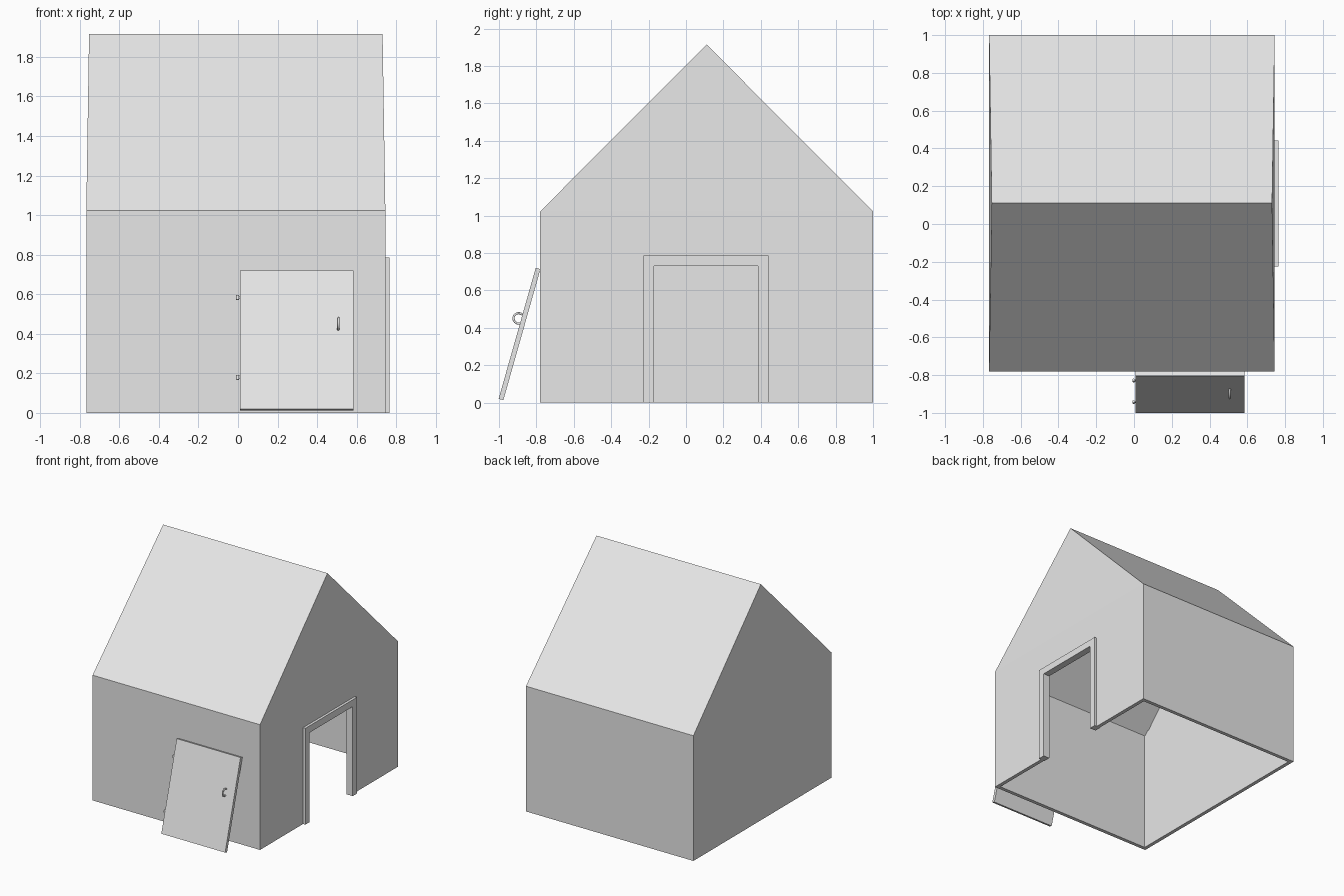
import bpy, bmesh
from math import radians, sin, cos
from mathutils import Matrix, Vector

cube = bpy.data.objects.get("Cube")
if cube:
    bpy.data.objects.remove(cube, do_unlink=True)

# One plain colour for the whole house
grey = bpy.data.materials.new("plain_grey")
grey.use_nodes = True
colour = (0.8, 0.8, 0.8, 1)
grey.diffuse_color = colour
grey.node_tree.nodes["Principled BSDF"].inputs["Base Color"].default_value = colour

# Main dimensions
LEFT, RIGHT = 0.745, -0.767
FRONT, BACK = -0.78, 1.0
EAVES, RIDGE_Z, RIDGE_Y = 1.022, 1.915, 0.11
WALL = 0.03
DOOR_Y0, DOOR_Y1, DOOR_TOP = -0.17, 0.385, 0.73
TRIM = 0.056


def add_object(name, bm, matrix=None):
    bmesh.ops.recalc_face_normals(bm, faces=bm.faces)
    mesh = bpy.data.meshes.new(name)
    bm.to_mesh(mesh)
    bm.free()
    mesh.materials.append(grey)
    obj = bpy.data.objects.new(name, mesh)
    bpy.context.collection.objects.link(obj)
    if matrix:
        obj.matrix_world = matrix
    return obj


def shell(name, faces):
    """Joined outer faces, thickened inwards."""
    bm = bmesh.new()
    for points in faces:
        bm.faces.new([bm.verts.new(p) for p in points])
    bmesh.ops.remove_doubles(bm, verts=bm.verts, dist=0.0001)
    obj = add_object(name, bm)
    # Outward winding is set by the face lists
    mod = obj.modifiers.new("thickness", "SOLIDIFY")
    mod.thickness = WALL
    mod.offset = -1
    mod.use_even_offset = True
    return obj


def add_box(bm, low, high):
    low, high = Vector(low), Vector(high)
    size = high - low
    bmesh.ops.create_cube(bm, size=1, matrix=Matrix.Translation((low + high) / 2)
                          @ Matrix.Diagonal((*size, 1)))


# Walls, with the doorway notched out of one end
def wall(a, b):
    return [(*a, 0), (*b, 0), (*b, EAVES), (*a, EAVES)]


doorway_wall = [(LEFT, y, z) for y, z in (
    (FRONT, 0), (DOOR_Y0, 0), (DOOR_Y0, DOOR_TOP), (DOOR_Y1, DOOR_TOP),
    (DOOR_Y1, 0), (BACK, 0), (BACK, EAVES), (FRONT, EAVES))]
shell("walls", [
    wall((RIGHT, FRONT), (LEFT, FRONT)), doorway_wall,
    wall((LEFT, BACK), (RIGHT, BACK)), wall((RIGHT, BACK), (RIGHT, FRONT))])

# Roof with gables leaning slightly inwards
fl, fr = (LEFT, FRONT, EAVES), (RIGHT, FRONT, EAVES)
bl, br = (LEFT, BACK, EAVES), (RIGHT, BACK, EAVES)
top_l, top_r = (LEFT - 0.014, RIDGE_Y, RIDGE_Z), (RIGHT + 0.014, RIDGE_Y, RIDGE_Z)
shell("roof", [[fr, fl, top_l, top_r], [bl, br, top_r, top_l],
               [fl, bl, top_l], [br, fr, top_r]])

# Door frame: one notched arch profile pushed through the wall
arch = [(DOOR_Y0 - TRIM, 0), (DOOR_Y0, 0), (DOOR_Y0, DOOR_TOP), (DOOR_Y1, DOOR_TOP),
        (DOOR_Y1, 0), (DOOR_Y1 + TRIM, 0), (DOOR_Y1 + TRIM, DOOR_TOP + TRIM),
        (DOOR_Y0 - TRIM, DOOR_TOP + TRIM)]
bm = bmesh.new()
face = bm.faces.new([bm.verts.new((LEFT - 0.035, y, z)) for y, z in arch])
extruded = bmesh.ops.extrude_face_region(bm, geom=[face])["geom"]
bmesh.ops.translate(bm, vec=(0.056, 0, 0),
                    verts=[v for v in extruded if isinstance(v, bmesh.types.BMVert)])
add_object("door_frame", bm)

# Loose door leaning against the front wall
lean = Matrix.Translation((0.297, -0.89, 0.367)) @ Matrix.Rotation(radians(-15.8), 4, "X")
HALF_W, HALF_T, HALF_H = 0.288, 0.013, 0.364
bm = bmesh.new()
add_box(bm, (-HALF_W, -HALF_T, -HALF_H), (HALF_W, HALF_T, HALF_H))
add_object("door", bm, lean)

# Hinges: a pin and a short leaf on the door edge
for name, height in (("upper_hinge", 0.225), ("lower_hinge", -0.195)):
    bm = bmesh.new()
    bmesh.ops.create_cone(bm, cap_ends=True, segments=12, radius1=0.007, radius2=0.007,
                          depth=0.024, matrix=Matrix.Translation((-HALF_W - 0.011, 0, height)))
    add_box(bm, (-HALF_W - 0.011, -0.003, height - 0.008), (-HALF_W, 0.003, height + 0.008))
    add_object(name, bm, lean)

# Curved pull handle
curve = bpy.data.curves.new("door_handle", "CURVE")
curve.dimensions = "3D"
curve.bevel_depth = 0.006
curve.bevel_resolution = 3
curve.use_fill_caps = True
spline = curve.splines.new("POLY")
STEPS = 16
spline.points.add(STEPS)
for i, point in enumerate(spline.points):
    a = radians(-120 + 240 * i / STEPS)
    point.co = (0.21, -HALF_T - 0.014 - 0.028 * cos(a), 0.079 + 0.028 * sin(a), 1)
curve.materials.append(grey)
handle = bpy.data.objects.new("door_handle", curve)
bpy.context.collection.objects.link(handle)
handle.matrix_world = lean
